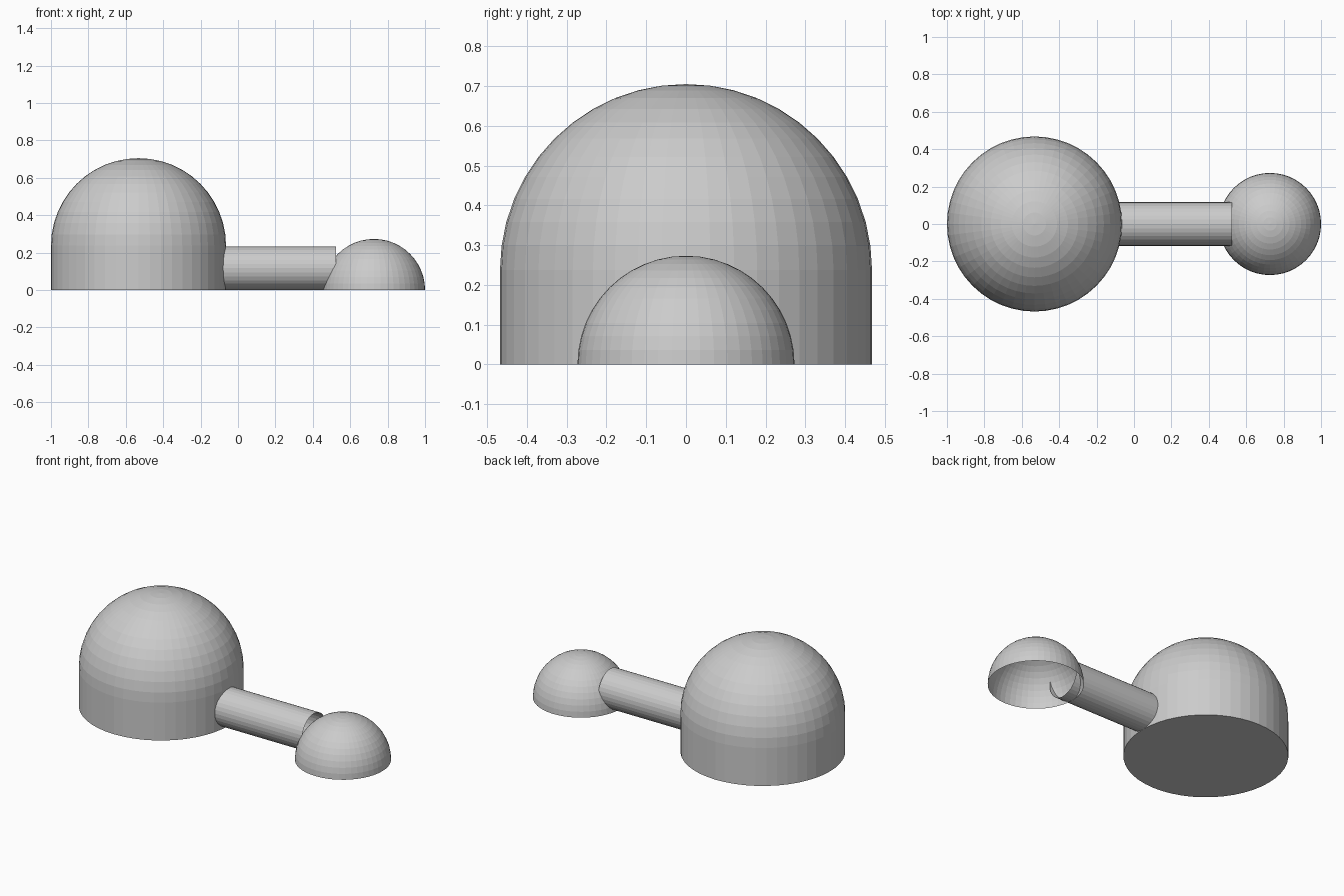
import bpy, bmesh, math
from mathutils import Matrix

if "Cube" in bpy.data.objects:
    bpy.data.objects.remove(bpy.data.objects["Cube"])

grey = bpy.data.materials.new("light_grey")
grey.diffuse_color = (0.6, 0.6, 0.6, 1)
grey.use_nodes = True
grey.node_tree.nodes["Principled BSDF"].inputs["Base Color"].default_value = grey.diffuse_color


def add_object(name, bm, location):
    mesh = bpy.data.meshes.new(name)
    bmesh.ops.recalc_face_normals(bm, faces=bm.faces)
    bm.to_mesh(mesh)
    bm.free()
    mesh.materials.append(grey)
    obj = bpy.data.objects.new(name, mesh)
    obj.location = location
    bpy.context.collection.objects.link(obj)
    return obj


def dome(name, x, radius, base=0.0, closed=False, sides=48, rings=12):
    """Hemisphere on an optional straight wall, standing on z = 0."""
    bm = bmesh.new()
    profile = [(radius, 0.0)] if base else []
    for i in range(rings + 1):
        a = math.pi / 2 * i / rings
        profile.append((radius * math.cos(a) if i < rings else 0.0,
                        base + radius * math.sin(a)))
    verts = [bm.verts.new((r, 0, z)) for r, z in profile]
    edges = [bm.edges.new(pair) for pair in zip(verts, verts[1:])]
    bmesh.ops.spin(bm, geom=verts + edges, cent=(0, 0, 0), axis=(0, 0, 1),
                   angle=2 * math.pi, steps=sides)
    bmesh.ops.remove_doubles(bm, verts=bm.verts, dist=1e-4)
    if closed:
        bmesh.ops.holes_fill(bm, edges=[e for e in bm.edges if e.is_boundary],
                             sides=0)
    return add_object(name, bm, (x, 0, 0))


def tube(name, x0, x1, radius, sides=32):
    """Open-ended pipe lying along x, resting on z = 0."""
    bm = bmesh.new()
    bmesh.ops.create_cone(bm, cap_ends=False, segments=sides, radius1=radius,
                          radius2=radius, depth=x1 - x0,
                          matrix=Matrix.Rotation(math.pi / 2, 4, 'Y'))
    return add_object(name, bm, ((x0 + x1) / 2, 0, radius))


# Main round room with closed floor
dome("main_dome", -0.532, 0.468, base=0.237, closed=True)
# Small open-bottomed entrance dome
dome("small_dome", 0.727, 0.273)
# Passage joining the two domes
tube("passage", -0.12, 0.525, 0.117)
